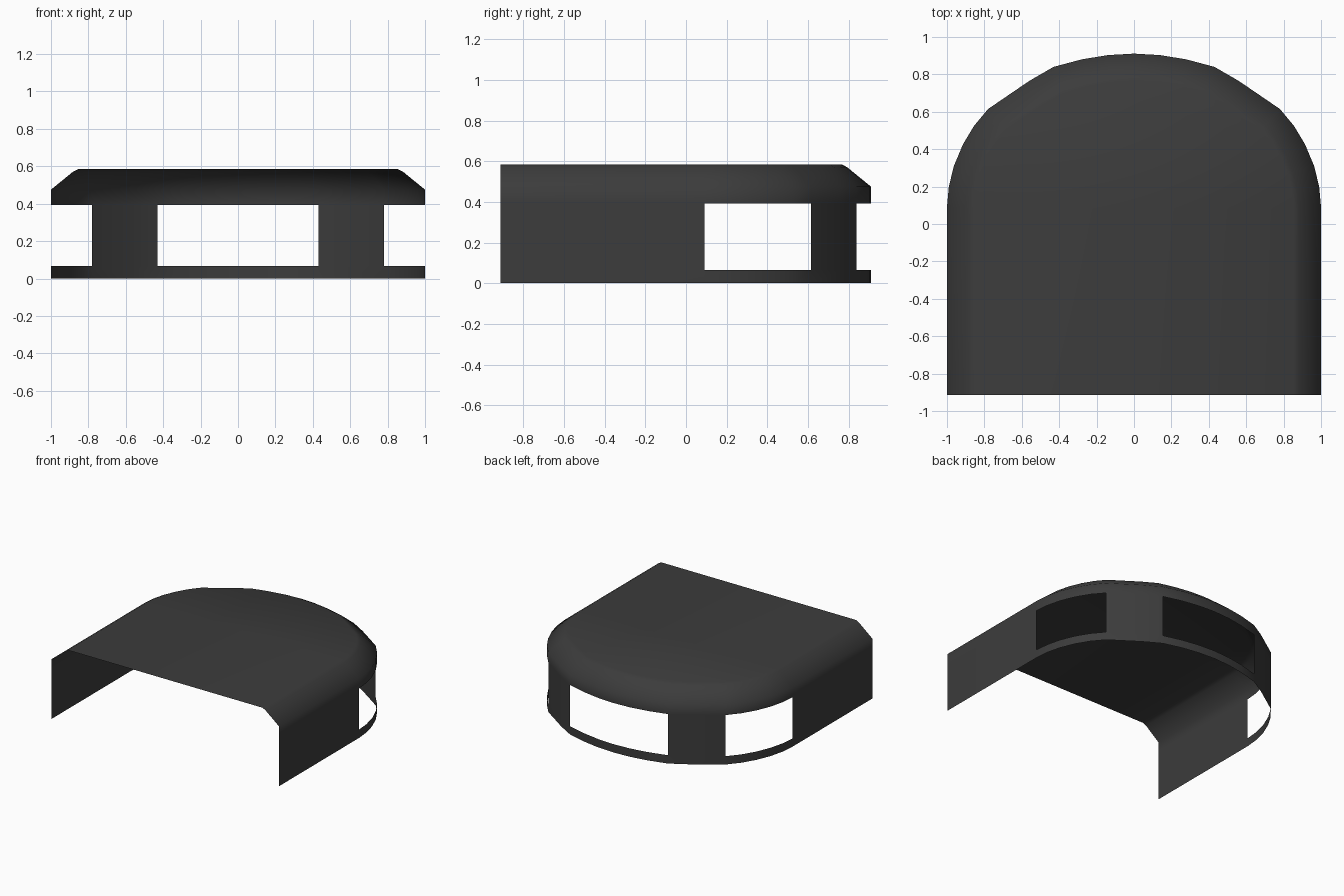
import bpy
import bmesh
from mathutils import Vector

cube = bpy.data.objects.get("Cube")
if cube:
    bpy.data.objects.remove(cube, do_unlink=True)

# Dark grey material
grey = bpy.data.materials.new("dark grey")
grey.use_nodes = True
colour = (0.045, 0.045, 0.045, 1)
grey.diffuse_color = colour
bsdf = grey.node_tree.nodes["Principled BSDF"]
bsdf.inputs["Base Color"].default_value = colour
bsdf.inputs["Roughness"].default_value = 0.7

# Half plan outline from the open front edge to the middle of the back
half = [(1, -0.913), (1, 0.09), (0.99, 0.2), (0.963, 0.31), (0.915, 0.425),
        (0.855, 0.525), (0.78, 0.615), (0.56, 0.765), (0.43, 0.84),
        (0.28, 0.88), (0.14, 0.903), (0, 0.911)]
plan = [Vector(p) for p in half + [(-x, y) for x, y in half[-2::-1]]]
last = len(plan) - 1

# Wall section as (inset, height), from the bottom edge up over the bevel
section = [(0, 0), (0, 0.066), (0, 0.393), (0, 0.475), (0.118, 0.571), (0.145, 0.585)]
WINDOW_BAND = 1


def inward(i):
    """Plan direction pointing into the shell at an outline point."""
    if i in (0, last):
        return Vector((-1 if i == 0 else 1, 0))
    t = (plan[i] - plan[i - 1]).normalized() + (plan[i + 1] - plan[i]).normalized()
    return Vector((-t.y, t.x)).normalized()


def is_window(i):
    """Two side windows and one wide back window, split by pillars."""
    mid = (plan[i] + plan[i + 1]) / 2
    return mid.y > 0.09 and not 0.43 < abs(mid.x) < 0.78


# Open shell: walls, bevel and flat roof
bm = bmesh.new()
rings = []
for inset, z in section:
    ring = []
    for i, p in enumerate(plan):
        q = p + inward(i) * inset
        ring.append(bm.verts.new((q.x, q.y, z)))
    rings.append(ring)

for band, (low, high) in enumerate(zip(rings, rings[1:])):
    for i in range(last):
        if band == WINDOW_BAND and is_window(i):
            continue
        bm.faces.new((low[i], low[i + 1], high[i + 1], high[i]))
bm.faces.new(rings[-1])

for face in bm.faces:
    face.smooth = True

mesh = bpy.data.meshes.new("curved_shell")
bm.to_mesh(mesh)
bm.free()
mesh.materials.append(grey)
shell = bpy.data.objects.new("curved_shell", mesh)
bpy.context.collection.objects.link(shell)
